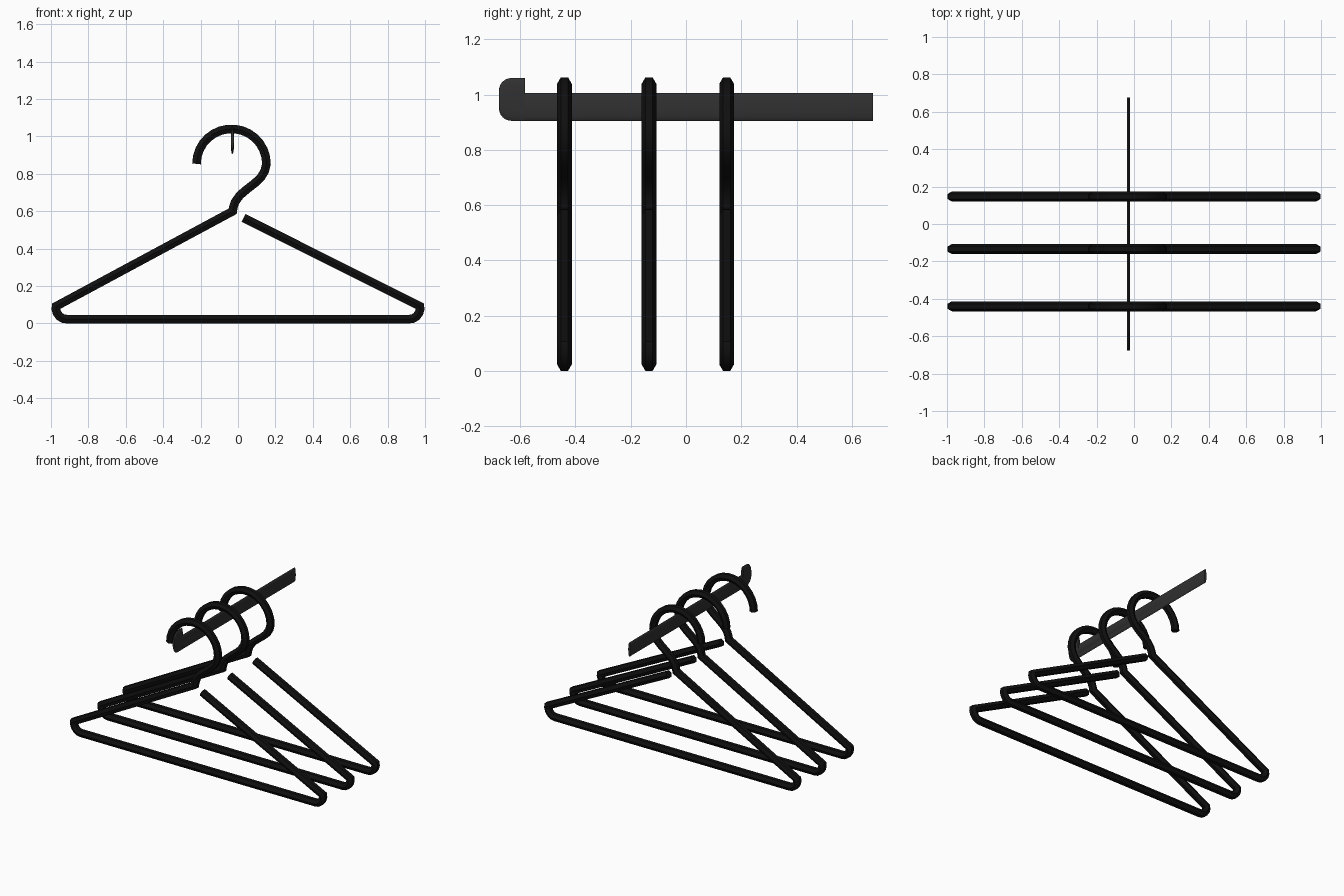
import bpy, bmesh
from math import sin, cos, pi, radians
from mathutils import Vector

if "Cube" in bpy.data.objects:
    bpy.data.objects.remove(bpy.data.objects["Cube"])


def material(name, v):
    m = bpy.data.materials.new(name)
    m.diffuse_color = (v, v, v, 1)
    m.use_nodes = True
    m.node_tree.nodes["Principled BSDF"].inputs["Base Color"].default_value = m.diffuse_color
    return m


def loft(name, rings, mat):
    """Skin a list of equal rings and cap both ends."""
    bm = bmesh.new()
    vr = [[bm.verts.new(p) for p in ring] for ring in rings]
    n = len(vr[0])
    for a, b in zip(vr, vr[1:]):
        for i in range(n):
            j = (i + 1) % n
            bm.faces.new((a[i], a[j], b[j], b[i]))
    bm.faces.new(vr[0])
    bm.faces.new(vr[-1])
    bmesh.ops.recalc_face_normals(bm, faces=bm.faces)
    me = bpy.data.meshes.new(name)
    bm.to_mesh(me)
    bm.free()
    me.materials.append(mat)
    return me


def add(name, me, loc=(0, 0, 0), angle=35):
    ob = bpy.data.objects.new(name, me)
    bpy.context.collection.objects.link(ob)
    ob.location = loc
    bpy.ops.object.select_all(action='DESELECT')
    ob.select_set(True)
    bpy.context.view_layer.objects.active = ob
    bpy.ops.object.shade_smooth_by_angle(angle=radians(angle))
    return ob


def sweep(path, r, sides=6):
    """Mitred tube rings along a path in the xz plane."""
    pts = [Vector(p) for p in path]
    rings = []
    for i, p in enumerate(pts):
        d0 = (p - pts[i - 1]).normalized() if i else None
        d1 = (pts[i + 1] - p).normalized() if i < len(pts) - 1 else None
        t = ((d0 or d1) + (d1 or d0)).normalized()
        n = Vector((-t.y, t.x)) / max(0.6, t.dot(d0 or d1))
        ring = []
        for k in range(sides):
            a = 2 * pi * k / sides
            q = p + n * r * sin(a)
            ring.append((q.x, r * cos(a), q.y))
        rings.append(ring)
    return rings


# Hanger wire: round hook, neck, left arm, bottom bar, right arm
hook = [(-0.035 + 0.187 * cos(radians(a)), 0.853 + 0.187 * sin(radians(a)))
        for a in range(180, -1, -12)]
neck = [(0.143, 0.815), (0.122, 0.78), (0.09, 0.75), (0.045, 0.715),
        (0.01, 0.685), (-0.015, 0.65), (-0.025, 0.62), (-0.028, 0.60)]
corner = [(0.972, 0.092), (0.974, 0.077), (0.968, 0.056), (0.954, 0.037),
          (0.936, 0.026), (0.915, 0.023)]
left = [(-x, z) for x, z in corner]
path = hook + neck + left + corner[::-1] + [(0.03, 0.564)]

black = material("hanger_black", 0.005)
hanger = loft("hanger", sweep(path, 0.0265), black)
for i, y in enumerate((-0.44, -0.134, 0.147)):
    add(f"hanger_{i + 1}", hanger, (0, y, 0))

# Flat rail with a rounded, upturned front stop: (y, bottom, top) sections
R, lo, hi, front = 0.045, 0.905, 1.06, -0.677
sections = []
for k in range(7):
    a = pi / 2 * k / 6
    s = R * (1 - sin(a))
    sections.append((front + R * (1 - cos(a)), lo + s, hi - s))
sections += [(-0.583, lo, hi), (-0.582, lo, 1.006), (0.676, lo, 1.006)]
rings = []
for y, b, t in sections:
    rings.append([(-0.03 + 0.0085 * cos(2 * pi * k / 16), y,
                   (b + t) / 2 + (t - b) / 2 * sin(2 * pi * k / 16))
                  for k in range(16)])
add("rail", loft("rail", rings, material("rail_grey", 0.03)), angle=40)
